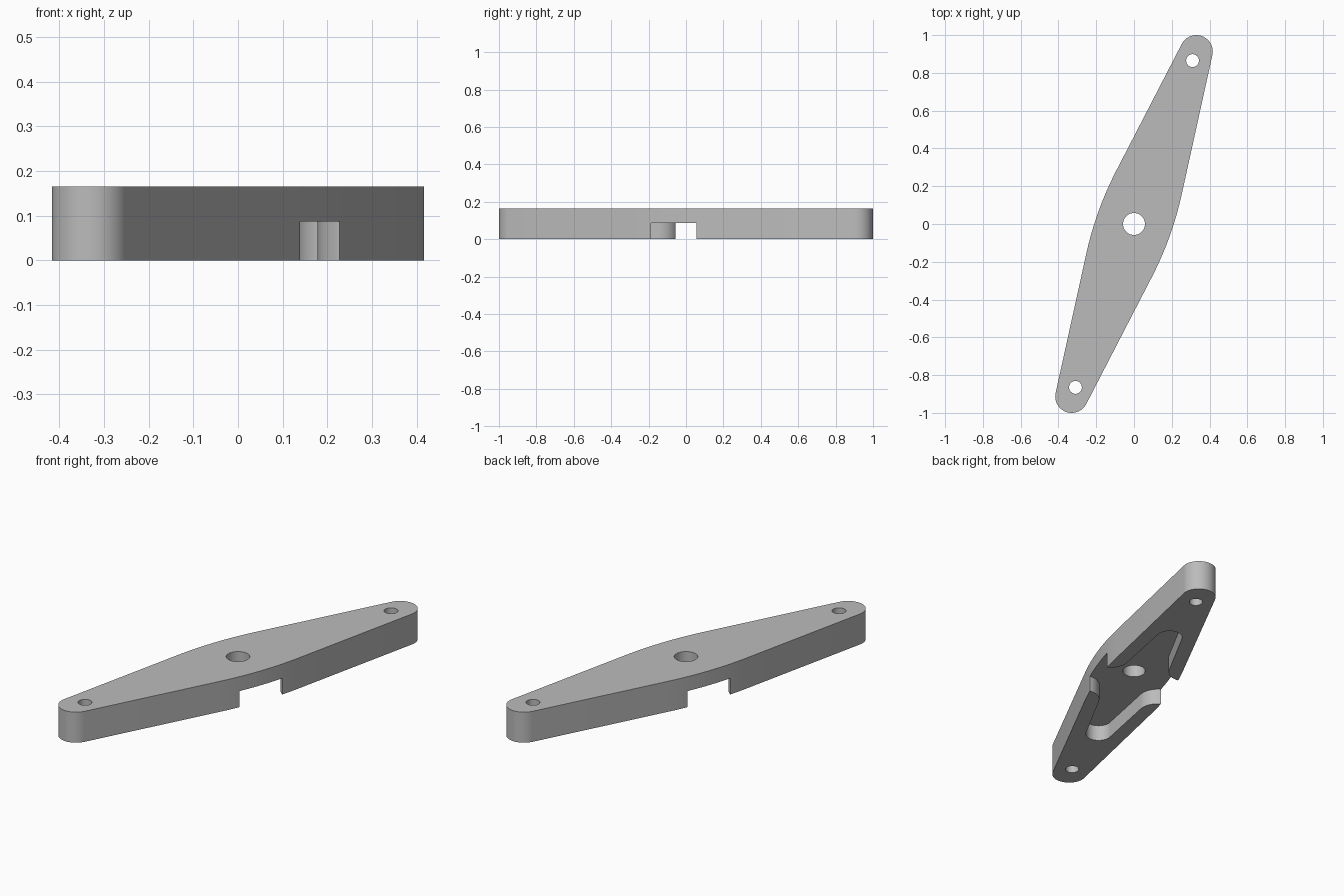
import bpy, bmesh, math
from mathutils import Matrix, Vector

cube = bpy.data.objects.get("Cube")
if cube:
    bpy.data.objects.remove(cube, do_unlink=True)

HEIGHT = 0.165
POCKET = 0.087
TIP = Vector((0.33, 0.913))          # centre of the rounded arm end
TURN = math.atan2(TIP.y, TIP.x)      # direction of the long axis

grey = bpy.data.materials.new("plain_grey")
grey.use_nodes = True
grey.diffuse_color = (0.5, 0.5, 0.5, 1)
grey.node_tree.nodes["Principled BSDF"].inputs["Base Color"].default_value = (0.5, 0.5, 0.5, 1)


def arc(cx, cy, r, a0, a1, n):
    """Points on an arc, angles in radians."""
    return [(cx + r * math.cos(a0 + (a1 - a0) * i / n),
             cy + r * math.sin(a0 + (a1 - a0) * i / n)) for i in range(n + 1)]


def four_way(quarter):
    """Mirror a quarter outline (from +x axis to +y axis) into a closed loop."""
    half = quarter + [(-x, y) for x, y in reversed(quarter)]
    loop = half + [(-x, -y) for x, y in half]
    clean = []
    for p in loop:
        if not clean or math.dist(p, clean[-1]) > 1e-5:
            clean.append(p)
    if math.dist(clean[0], clean[-1]) < 1e-5:
        clean.pop()
    return clean


def prism(name, loop, z0, z1):
    """Extrude a closed outline, turned onto the long axis."""
    bm = bmesh.new()
    face = bm.faces.new([bm.verts.new((x, y, z0)) for x, y in loop])
    out = bmesh.ops.extrude_face_region(bm, geom=[face])
    top = [v for v in out["geom"] if isinstance(v, bmesh.types.BMVert)]
    bmesh.ops.translate(bm, verts=top, vec=(0, 0, z1 - z0))
    bmesh.ops.recalc_face_normals(bm, faces=bm.faces)
    bm.transform(Matrix.Rotation(TURN, 4, "Z"))
    mesh = bpy.data.meshes.new(name)
    bm.to_mesh(mesh)
    bm.free()
    mesh.materials.append(grey)
    obj = bpy.data.objects.new(name, mesh)
    bpy.context.collection.objects.link(obj)
    return obj


# Lever body: rounded ends, straight tapers and a broad curved waist
reach, end_r, waist_r, line = TIP.length, 0.087, 1.8, 0.213
taper = math.asin((line - end_r) / reach)
waist_y = (line - waist_r) / math.cos(taper)
quarter = (arc(reach, 0, end_r, 0, math.pi / 2 - taper, 16)
           + arc(0, waist_y, waist_r, math.pi / 2 - taper, math.pi / 2, 10))
body = prism("lever_body", four_way(quarter), 0, HEIGHT)

# Underside pocket: two rounded lobes joined by a flared cross channel
lobe, lobe_r, lobe_line, flare_r, flare_x = 0.53, 0.066, 0.145, 0.1, 0.227
slope = math.asin((lobe_line - lobe_r) / lobe)
flare_y = (lobe_line + flare_r - flare_x * math.sin(slope)) / math.cos(slope)
quarter = (arc(lobe, 0, lobe_r, 0, math.pi / 2 - slope, 14)
           + arc(flare_x, flare_y, flare_r, 1.5 * math.pi - slope, math.pi, 12)
           + [(flare_x - flare_r, 0.4)])
cutters = [prism("pocket_cutter", four_way(quarter), -0.1, POCKET)]

# Centre bore and the two end holes
hole = Vector((0.31, 0.865))
offset = Matrix.Rotation(-TURN, 2) @ hole
for name, pos, r in (("bore_cutter", Vector((0, 0)), 0.058),
                     ("end_hole_cutter", offset, 0.034),
                     ("end_hole_cutter", -offset, 0.034)):
    circle = arc(pos.x, pos.y, r, 0, 2 * math.pi, 40)[:-1]
    cutters.append(prism(name, circle, -0.2, HEIGHT + 0.2))

# Cut the openings and shade
bpy.ops.object.select_all(action="DESELECT")
bpy.context.view_layer.objects.active = body
body.select_set(True)
for cutter in cutters:
    cutter.hide_render = True
    mod = body.modifiers.new("cut", "BOOLEAN")
    mod.operation = "DIFFERENCE"
    mod.solver = "EXACT"
    mod.object = cutter
    bpy.ops.object.modifier_apply(modifier=mod.name)
    bpy.data.objects.remove(cutter, do_unlink=True)
bpy.ops.object.shade_smooth_by_angle(angle=math.radians(30))
